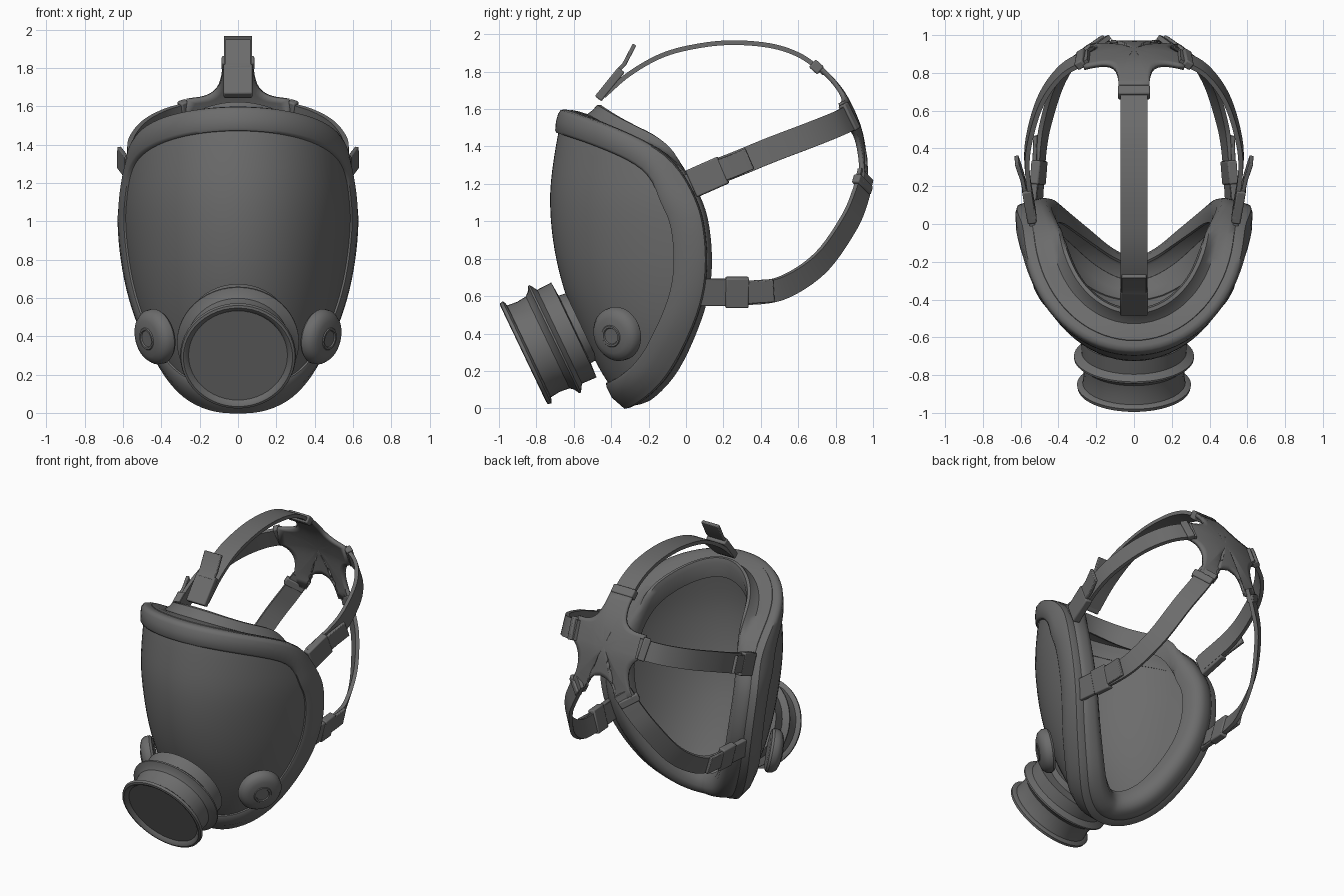
import bpy, bmesh
from math import sin, cos, pi, radians
from mathutils import Vector as V
from mathutils.bvhtree import BVHTree

if "Cube" in bpy.data.objects:
    bpy.data.objects.remove(bpy.data.objects["Cube"])

rubber = bpy.data.materials.new("dark_rubber")
rubber.diffuse_color = (.15, .15, .15, 1)
rubber.use_nodes = True
rubber.node_tree.nodes["Principled BSDF"].inputs["Base Color"].default_value = rubber.diffuse_color


def make(name, verts, faces, mirror=False, solid=0, bevel=0, angle=35):
    bm = bmesh.new()
    vs = [bm.verts.new(v) for v in verts]
    for f in faces:
        bm.faces.new([vs[i] for i in f])
    bmesh.ops.remove_doubles(bm, verts=bm.verts, dist=1e-4)
    bmesh.ops.recalc_face_normals(bm, faces=bm.faces)
    me = bpy.data.meshes.new(name)
    bm.to_mesh(me)
    bm.free()
    me.materials.append(rubber)
    me.shade_smooth()
    me.set_sharp_from_angle(angle=radians(angle))
    ob = bpy.data.objects.new(name, me)
    bpy.context.collection.objects.link(ob)
    if solid:
        m = ob.modifiers.new("thickness", 'SOLIDIFY')
        m.thickness, m.offset = solid, 0
    if bevel:
        m = ob.modifiers.new("bevel", 'BEVEL')
        m.width, m.segments = bevel, 2
    if mirror:
        ob.modifiers.new("mirror", 'MIRROR')
    return ob


def spline(pts, n):
    """Catmull-Rom through points of any dimension."""
    p = [V(q) for q in pts]
    p = [p[0] * 2 - p[1]] + p + [p[-1] * 2 - p[-2]]
    out = []
    for i in range(1, len(p) - 2):
        a, b, c, d = p[i - 1:i + 3]
        for k in range(n):
            t = k / n
            out.append((b * 2 + (c - a) * t + (a * 2 - b * 5 + c * 4 - d) * t * t
                        + (b * 3 - a - c * 3 + d) * t ** 3) * 0.5)
    return out + [p[-2]]


def bridge(rows, cols, wrap_r=False, wrap_c=False):
    return [(r * cols + c, r * cols + (c + 1) % cols,
             (r + 1) % rows * cols + (c + 1) % cols, (r + 1) % rows * cols + c)
            for r in range(rows - (not wrap_r)) for c in range(cols - (not wrap_c))]


def ribbon(name, pts, width, thick, centre, mirror=False, n=6, bevel=0.0):
    """Flat strap along a path, its broad side facing away from centre."""
    path = spline(pts, n) if n > 1 else [V(p) for p in pts]
    verts = []
    for i, p in enumerate(path):
        t = (path[min(i + 1, len(path) - 1)] - path[max(i - 1, 0)]).normalized()
        o = p - V(centre)
        nrm = (o - t * o.dot(t)).normalized()
        w = t.cross(nrm)
        for a, b in ((-1, -1), (1, -1), (1, 1), (-1, 1)):
            verts.append(p + w * a * width / 2 + nrm * b * thick / 2)
    k = len(path)
    faces = bridge(k, 4, wrap_c=True) + [(0, 1, 2, 3), tuple(range(4 * k - 4, 4 * k))]
    return make(name, verts, faces, mirror, bevel=bevel)


def revolve(name, prof, origin, axis, mirror=False, seg=48):
    q = V(axis).to_track_quat('Z', 'Y')
    verts = [V(origin) + q @ V((r * cos(2 * pi * k / seg), r * sin(2 * pi * k / seg), h))
             for h, r in prof for k in range(seg)]
    caps = [tuple(range(seg)), tuple(range(len(verts) - seg, len(verts)))]
    return make(name, verts, bridge(len(prof), seg, wrap_c=True) + caps, mirror)


# Visor: rows of (half width, edge y, edge z, front y, front z)
rows = spline([(.56, -.02, 1.24, -.65, 1.585), (.585, .04, 1.12, -.69, 1.4),
               (.597, .08, 1.0, -.72, 1.15), (.58, .10, .8, -.705, .9),
               (.54, .08, .6, -.65, .65), (.47, .01, .4, -.56, .42),
               (.355, -.10, .19, -.46, .22), (.24, -.21, .075, -.385, .10),
               (.11, -.29, .022, -.34, .03), (0, -.315, .015, -.32, .015)], 4)


def surf(row, a):
    X, yb, ze, yf, zf = row
    c = max(cos(a), 0)
    return V((X * sin(a), yb + (yf - yb) * c, ze + (zf - ze) * c ** .6))


N = 40
angles = [pi * (i / N - .5) for i in range(N + 1)]
vv, vf = [surf(r, a) for r in rows for a in angles], bridge(len(rows), N + 1)
make("visor", vv, vf, solid=.012, angle=60)
skin = BVHTree.FromPolygons(vv, vf)

# Rim path: up one side, over the top, down the other
rim = ([surf(r, pi / 2) for r in reversed(rows)] + [surf(rows[0], a) for a in angles[-2:0:-1]]
       + [surf(r, -pi / 2) for r in rows[:-1]])
K = len(rim)
for _ in range(3):
    rim = [(rim[i - 1] + rim[i] * 2 + rim[(i + 1) % K]) / 4 for i in range(K)]


def sweep_rim(name, prof, top, cling=False):
    """Sweep a profile round the rim, changing to the top profile across the brow."""
    verts = []
    for i, p in enumerate(rim):
        t = (rim[(i + 1) % K] - rim[i - 1]).normalized()
        s = V((p.x * .85, -.75, .85)) - p
        s = (s - t * s.dot(t)).normalized()
        n = t.cross(s)
        if n.dot(p - V((0, -.2, .85))) < 0:
            n = -n
        w = min(max((p.z - 1.15) / .3, 0), 1)
        w = w * w * (3 - 2 * w)
        for q0, q1 in zip(prof, top):
            a, b = V(q0).lerp(V(q1), w)
            base = p + s * a
            if cling and a > .03:
                base = skin.find_nearest(base)[0]
            verts.append(base + n * b)
    make(name, verts, bridge(K, len(prof), True, True), angle=50)


# Outer frame band and rolled face seal, which thins to a raised lip at the brow
frame = [(.165, -.012), (.163, .016), (.145, .026), (.08, .033), (.02, .035),
         (-.008, .024), (-.014, 0), (-.012, -.035), (.02, -.035), (.08, -.015)]
sweep_rim("visor_frame", frame, [(a * .72 if a > 0 else a, b) for a, b in frame], True)
sweep_rim("face_seal",
          [(.01, -.015), (-.016, -.03), (-.025, -.06), (-.03, -.1), (-.02, -.135),
           (.01, -.16), (.06, -.175), (.11, -.17), (.11, -.155), (.06, -.155),
           (.02, -.13), (.01, -.09), (.03, -.03)],
          [(.01, -.015), (-.016, -.03), (-.014, -.07), (-.006, -.12), (-.03, -.145),
           (-.062, -.165), (-.064, -.185), (-.03, -.2), (.07, -.205), (.07, -.19),
           (.02, -.17), (.01, -.1), (.03, -.03)])

# Filter canister with flared flange and neck
revolve("filter", [(.022, .001), (.022, .258), (.005, .272), (0, .285), (.004, .298),
                   (.022, .302), (.03, .29), (.034, .272), (.09, .266), (.145, .272),
                   (.165, .29), (.18, .318), (.19, .318), (.215, .278), (.3, .281),
                   (.305, .2), (.345, .195)], (0, -.87, .29), (0, .9, .43))

# Side exhalation valves with a raised ring
revolve("side_valve", [(-.02, .10), (-.015, .135), (0, .146), (.03, .144),
                       (.055, .126), (.068, .095), (.072, .06), (.077, .056), (.077, .046),
                       (.07, .042), (.07, .001)],
        (.42, -.36, .4), (.79, -.57, -.2), True, 36)

# Harness straps
TOP, UP, LOW = (0, .2, 1.2), (0, .3, 1.3), (0, .2, .75)
ribbon("top_strap", [(0, -.44, 1.67), (0, -.3, 1.79), (0, -.12, 1.89), (0, .08, 1.94),
                     (0, .27, 1.955), (0, .47, 1.935), (0, .62, 1.88), (0, .74, 1.79)],
       .145, .025, TOP)
ribbon("upper_strap", [(.53, .05, 1.22), (.565, .28, 1.31), (.555, .45, 1.38),
                       (.49, .66, 1.46), (.38, .81, 1.52), (.24, .89, 1.56)], .135, .025, UP, True)
ribbon("lower_strap", [(.51, .12, .62), (.49, .4, .62), (.46, .56, .665), (.405, .73, .79),
                       (.32, .87, .99), (.24, .93, 1.13), (.17, .96, 1.25)], .125, .025, LOW, True)

# Head pad: five-armed web curved over the back of the head
half = spline([(.082, 1.83), (.085, 1.76), (.11, 1.69), (.17, 1.65), (.265, 1.635)], 3)
half += spline([(.285, 1.5), (.225, 1.46), (.195, 1.39), (.205, 1.3), (.24, 1.21)], 3)
half += spline([(.13, 1.18), (.10, 1.26), (.06, 1.31), (0, 1.33)], 3)
outline = [(x, z) for x, z in half] + [(-x, z) for x, z in reversed(half[:-1])]
ridge = spline([(1.15, .98), (1.25, .968), (1.35, .955), (1.5, .925), (1.65, .86),
                (1.75, .79), (1.85, .69)], 80)


def pad_point(x, z):
    return (x, min(ridge, key=lambda q: abs(q.x - z)).y - .6 * x * x, z)


m = len(outline)
verts = [pad_point(x * f, 1.52 + (z - 1.52) * f)
         for f in (1, .85, .7, .55, .4, .25) for x, z in outline] + [pad_point(0, 1.52)]
faces = bridge(6, m, wrap_c=True) + [(5 * m + i, 5 * m + (i + 1) % m, 6 * m) for i in range(m)]
make("head_pad", verts, faces, solid=.025, angle=60)

# Collars where straps leave the pad
ribbon("top_collar", [(0, .675, 1.845), (0, .72, 1.805)], .17, .055, TOP, n=1, bevel=.008)
ribbon("upper_collar", [(.30, .862, 1.55), (.26, .885, 1.565)], .155, .045, UP, True, 1, .008)
ribbon("lower_collar", [(.222, .937, 1.175), (.2, .95, 1.22)], .14, .045, LOW, True, 1, .008)

# Buckles, their anchors and release tabs
ribbon("top_buckle", [(0, -.47, 1.655), (0, -.345, 1.81)], .15, .045, TOP, n=1, bevel=.008)
ribbon("top_tab", [(0, -.37, 1.8), (0, -.33, 1.84), (0, -.275, 1.945)], .135, .022, TOP,
       n=1, bevel=.005)
ribbon("upper_buckle", [(.54, .03, 1.2), (.57, .2, 1.275)], .155, .05, UP, True, 1, .008)
ribbon("upper_tab", [(.575, .17, 1.265), (.592, .25, 1.295), (.622, .34, 1.335)], .12, .022,
       UP, True, 1, .005)
ribbon("upper_anchor", [(.53, -.03, 1.19), (.545, .06, 1.215)], .1, .03, UP, True, 1, .005)
ribbon("lower_buckle", [(.51, .21, .62), (.5, .335, .62)], .165, .05, LOW, True, 1, .008)
ribbon("lower_anchor", [(.525, .06, .62), (.51, .23, .62)], .145, .035, LOW, True, 1, .006)
ribbon("lower_tab", [(.512, .32, .62), (.51, .4, .625), (.508, .47, .63)], .125, .022,
       LOW, True, 1, .005)
